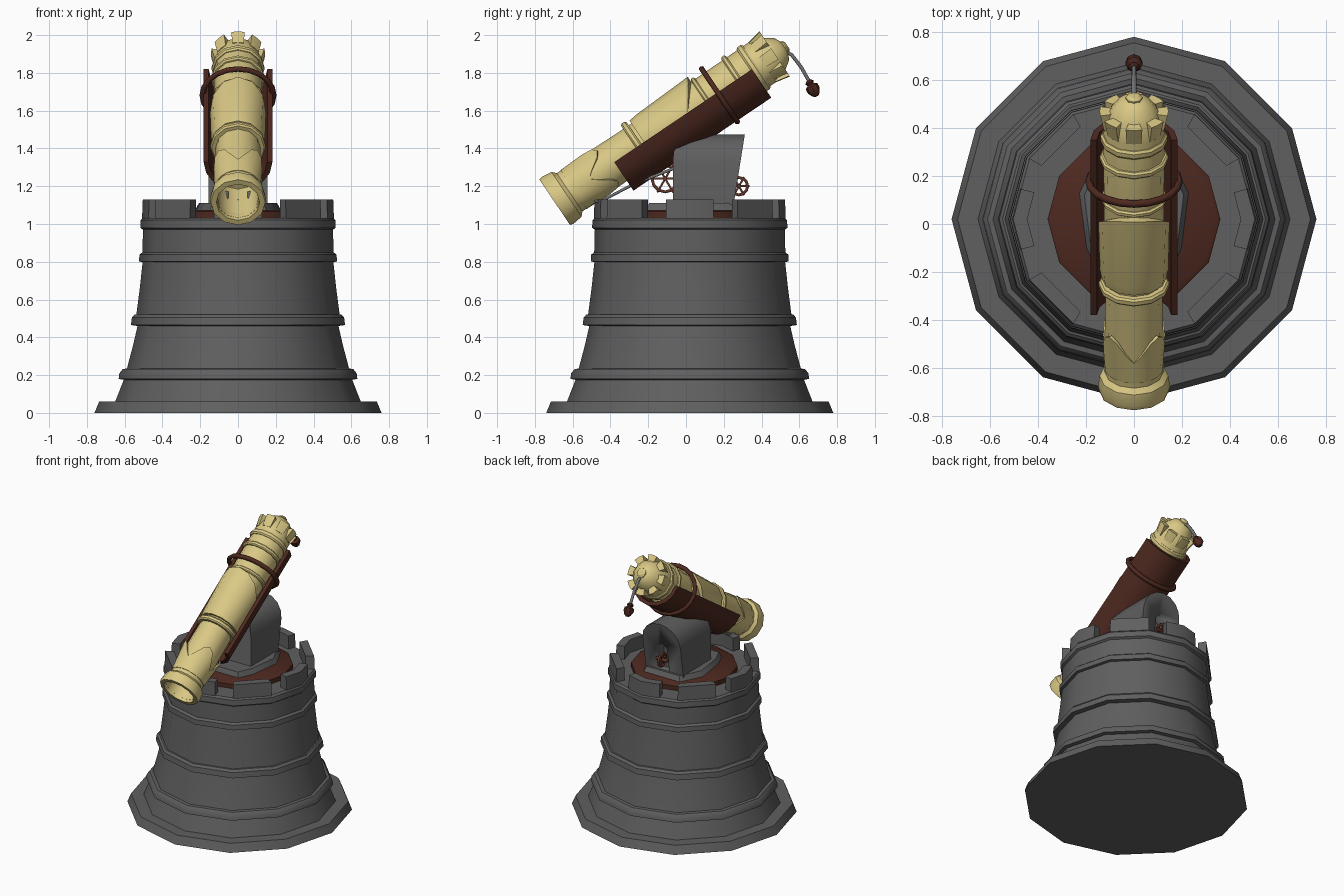
import bpy, bmesh, math
from mathutils import Matrix, Vector
from math import sin, cos, radians, pi

if "Cube" in bpy.data.objects:
    bpy.data.objects.remove(bpy.data.objects["Cube"])


def material(name, rgb):
    m = bpy.data.materials.new(name)
    m.diffuse_color = (*rgb, 1)
    m.use_nodes = True
    m.node_tree.nodes["Principled BSDF"].inputs["Base Color"].default_value = m.diffuse_color
    return m


STONE = material("dark stone", (0.115, 0.115, 0.115))
BRASS = material("pale brass", (0.70, 0.58, 0.235))
WOOD = material("dark brown", (0.075, 0.022, 0.014))
RUST = material("red brown", (0.13, 0.04, 0.025))
STEEL = material("grey steel", (0.17, 0.17, 0.17))

# Tower frame, and barrel frame: local z runs from muzzle to breech, local y points down
TOWER = Matrix.Translation((0, 0.02, 0))
ca, sa = cos(radians(34)), sin(radians(34))
BARREL = Matrix(((1, 0, 0, 0), (0, sa, ca, -0.695), (0, -ca, sa, 1.115), (0, 0, 0, 1)))


def finish(name, bm, mat, mtx=Matrix(), angle=35):
    bmesh.ops.recalc_face_normals(bm, faces=bm.faces)
    me = bpy.data.meshes.new(name)
    bm.to_mesh(me)
    bm.free()
    me.materials.append(mat)
    me.shade_smooth()
    me.set_sharp_from_angle(angle=radians(angle))
    ob = bpy.data.objects.new(name, me)
    ob.matrix_world = mtx
    bpy.context.collection.objects.link(ob)
    return ob


def lathe(name, profile, mat, mtx, n=12, closed=False):
    """Spin (radius, height) points; profile may be a function of the angle."""
    bm = bmesh.new()
    rings = []
    for i in range(n):
        a = 2 * pi * i / n
        pts = profile(a) if callable(profile) else profile
        rings.append([bm.verts.new((r * cos(a), r * sin(a), z)) for r, z in pts])
    m = len(rings[0])
    for i in range(n):
        p, q = rings[i], rings[(i + 1) % n]
        for j in range(m if closed else m - 1):
            k = (j + 1) % m
            bm.faces.new((p[j], q[j], q[k], p[k]))
    if not closed:
        bm.faces.new([r[0] for r in rings])
        bm.faces.new([r[-1] for r in rings])
    return finish(name, bm, mat, mtx)


def arc(name, r0, r1, z0, z1, a0, a1, n, mat, mtx, poly=False, flare=0):
    """Curved block; poly makes it follow a twelve-sided outline."""
    bm = bmesh.new()
    rows = []
    for i in range(n + 1):
        d = a0 + (a1 - a0) * i / n
        k = cos(pi / 12) / cos(radians(d % 30 - 15)) if poly else 1
        a = radians(d)
        rows.append([bm.verts.new((r * k * cos(a), r * k * sin(a), z))
                     for r, z in ((r0, z0), (r1, z0), (r1 + flare, z1), (r0, z1))])
    for p, q in zip(rows, rows[1:]):
        for j in range(4):
            k = (j + 1) % 4
            bm.faces.new((p[j], p[k], q[k], q[j]))
    bm.faces.new(rows[0])
    bm.faces.new(rows[-1])
    return finish(name, bm, mat, mtx)


def prism(name, bottom, top, mat):
    """Solid between two matching outlines."""
    bm = bmesh.new()
    a = [bm.verts.new(p) for p in bottom]
    b = [bm.verts.new(p) for p in top]
    bm.faces.new(a)
    bm.faces.new(b)
    for i in range(len(a)):
        j = (i + 1) % len(a)
        bm.faces.new((a[i], a[j], b[j], b[i]))
    return finish(name, bm, mat)


def rod(name, pts, r, mat, cyclic=False, mtx=Matrix()):
    cu = bpy.data.curves.new(name, 'CURVE')
    cu.dimensions = '3D'
    cu.bevel_depth = r
    cu.bevel_resolution = 1
    cu.use_fill_caps = True
    sp = cu.splines.new('POLY')
    sp.points.add(len(pts) - 1)
    for p, co in zip(sp.points, pts):
        p.co = (*co, 1)
    sp.use_cyclic_u = cyclic
    cu.materials.append(mat)
    ob = bpy.data.objects.new(name, cu)
    ob.matrix_world = mtx
    bpy.context.collection.objects.link(ob)


# Tower body with its bands
lathe("tower", [(0.76, 0), (0.735, 0.06), (0.65, 0.06), (0.605, 0.175), (0.632, 0.18),
                (0.628, 0.21), (0.61, 0.232), (0.588, 0.235), (0.555, 0.36), (0.532, 0.46),
                (0.567, 0.465), (0.562, 0.505), (0.548, 0.52), (0.538, 0.522), (0.52, 0.66),
                (0.505, 0.798), (0.524, 0.802), (0.522, 0.838), (0.506, 0.85), (0.503, 0.97),
                (0.517, 0.98), (0.515, 1.02), (0.503, 1.033)], STONE, TOWER)

# Battlements
for i in range(8):
    c = 45 * i
    arc("battlement", 0.445, 0.508, 1.03, 1.13, c - 15, c + 15, 2, STONE, TOWER, True, -0.004)

# Turntable and mount foot
lathe("turntable", [(0.36, 1.03), (0.36, 1.065), (0.345, 1.075)], WOOD, TOWER)
foot = [(0.23, 0.13), (0.15, 0.29), (-0.15, 0.29), (-0.23, 0.13),
        (-0.2, -0.1), (-0.15, -0.21), (0.15, -0.21), (0.2, -0.1)]
prism("mount_foot", [(x, y, 1.07) for x, y in foot],
      [(x * 0.9, y * 0.93, 1.11) for x, y in foot], STONE)

# Arched mount, its back leaning outward, with a slot for the wheel
arch = [(-0.155, 1.09), (0.155, 1.09)]
arch += [(0.155 * cos(pi * i / 8), 1.33 + 0.145 * sin(pi * i / 8)) for i in range(9)]
mount = prism("mount", [(x, -0.07 + 0.09 * max(0, (z - 1.38) / 0.095), z) for x, z in arch],
              [(x, 0.25 + 0.16 * (z - 1.09), z) for x, z in arch], STONE)
slot = [(-0.04, 1.11), (0.04, 1.11), (0.04, 1.29), (0, 1.33), (-0.04, 1.29)]
cutter = prism("slot_cutter", [(x, 0.2, z) for x, z in slot], [(x, 0.5, z) for x, z in slot], STONE)
cutter.hide_render = True
cutter.hide_viewport = True
cut = mount.modifiers.new("slot", 'BOOLEAN')
cut.object = cutter
cut.solver = 'EXACT'


# Hand wheels turning about the x axis
def wheel(name, y, z, r):
    def at(a, k=1, x=0):
        return (x, y + r * k * cos(a), z + r * k * sin(a))
    rod(name + "_rim", [at(2 * pi * i / 12) for i in range(12)], 0.009, RUST, True)
    for i in range(3):
        a = pi * i / 3
        rod(name + "_spoke", [at(a, 1.2), at(a, -1.2)], 0.006, RUST)
    rod(name + "_axle", [(-0.045, y, z), (0.045, y, z)], 0.012, RUST)


wheel("rear_wheel", 0.28, 1.2, 0.046)
wheel("front_wheel", -0.11, 1.24, 0.07)

# Barrel tube, hollow at the muzzle
lathe("barrel", [(0.0, 0.28), (0.105, 0.28), (0.112, 0.02), (0.122, 0.02), (0.122, 0.30),
                 (0.118, 0.54), (0.125, 0.9), (0.128, 1.32), (0.118, 1.36), (0.105, 1.40),
                 (0.07, 1.45), (0.03, 1.47), (0.0, 1.47)][1:-1], BRASS, BARREL)
lathe("muzzle_ring", [(0.115, 0), (0.145, 0), (0.15, 0.02), (0.143, 0.075),
                      (0.122, 0.095), (0.11, 0.05)], BRASS, BARREL, closed=True)


# Flared collar behind the muzzle with four pointed tips
def collar(a):
    k = abs(sin(2 * a)) ** 1.5
    return [(0.12, 0.12), (0.124, 0.12), (0.126 + 0.02 * k, 0.22 + 0.12 * k),
            (0.119 + 0.012 * k, 0.22 + 0.12 * k)]


lathe("collar", collar, BRASS, BARREL, n=24, closed=True)


# Middle sleeve, rear edge cut on a slant so the top reaches furthest back
def sleeve(a):
    t = -sin(a)
    end = 0.85 + 0.105 * t
    r = 0.148 + 0.009 * max(t, 0)
    return [(0.115, 0.57), (0.136, 0.57), (0.143, 0.61), (r, end), (0.125, end)]


lathe("sleeve", sleeve, BRASS, BARREL, closed=True)

# Raised rings along the barrel
for s, r, w in ((0.535, 0.147, 0.035), (0.97, 0.138, 0.025), (1.17, 0.143, 0.03), (1.27, 0.14, 0.04)):
    lathe("barrel_ring", [(0.11, s - w / 2), (r - 0.008, s - w / 2), (r, s - w / 4),
                          (r, s + w / 4), (r - 0.008, s + w / 2), (0.11, s + w / 2)],
          BRASS, BARREL, closed=True)

# Breech crown of flared teeth
for i in range(8):
    c = 45 * i
    arc("breech_tooth", 0.09, 0.128, 1.325, 1.405, c - 14, c + 14, 2, BRASS, BARREL, False, 0.016)
lathe("breech_knob", [(0.035, 1.44), (0.035, 1.475), (0.02, 1.485)], BRASS, BARREL, n=8)

# Cradle and the strap around it
arc("cradle", 0.155, 0.182, 0.38, 1.26, 0, 180, 8, WOOD, BARREL)
rod("strap", [(0.188 * cos(a), 0.018 + 0.168 * sin(a), 1.04)
              for a in (2 * pi * i / 20 for i in range(20))], 0.016, WOOD, True, BARREL)

# Support rods under the barrel
for x in (-0.06, 0.06):
    rod("support_rod", [(x, -0.46, 1.17), (x, -0.5, 1.13), (x, -0.46, 1.115),
                        (x, -0.28, 1.21), (x, -0.05, 1.3)], 0.009, STEEL)

# Firing cord and its handle
rod("cord", [(0, 0.48, 1.905), (0, 0.52, 1.918), (0, 0.56, 1.895), (0, 0.61, 1.83),
             (0, 0.655, 1.75)], 0.011, STEEL)
direction = Vector((0, 0.035, -0.065)).to_track_quat('Z', 'Y').to_matrix().to_4x4()
lathe("cord_handle", [(0.014, 0), (0.024, 0.012), (0.018, 0.025), (0.035, 0.035), (0.035, 0.06),
                      (0.022, 0.085), (0.01, 0.095)], WOOD,
      Matrix.Translation((0, 0.648, 1.76)) @ direction, n=8)
